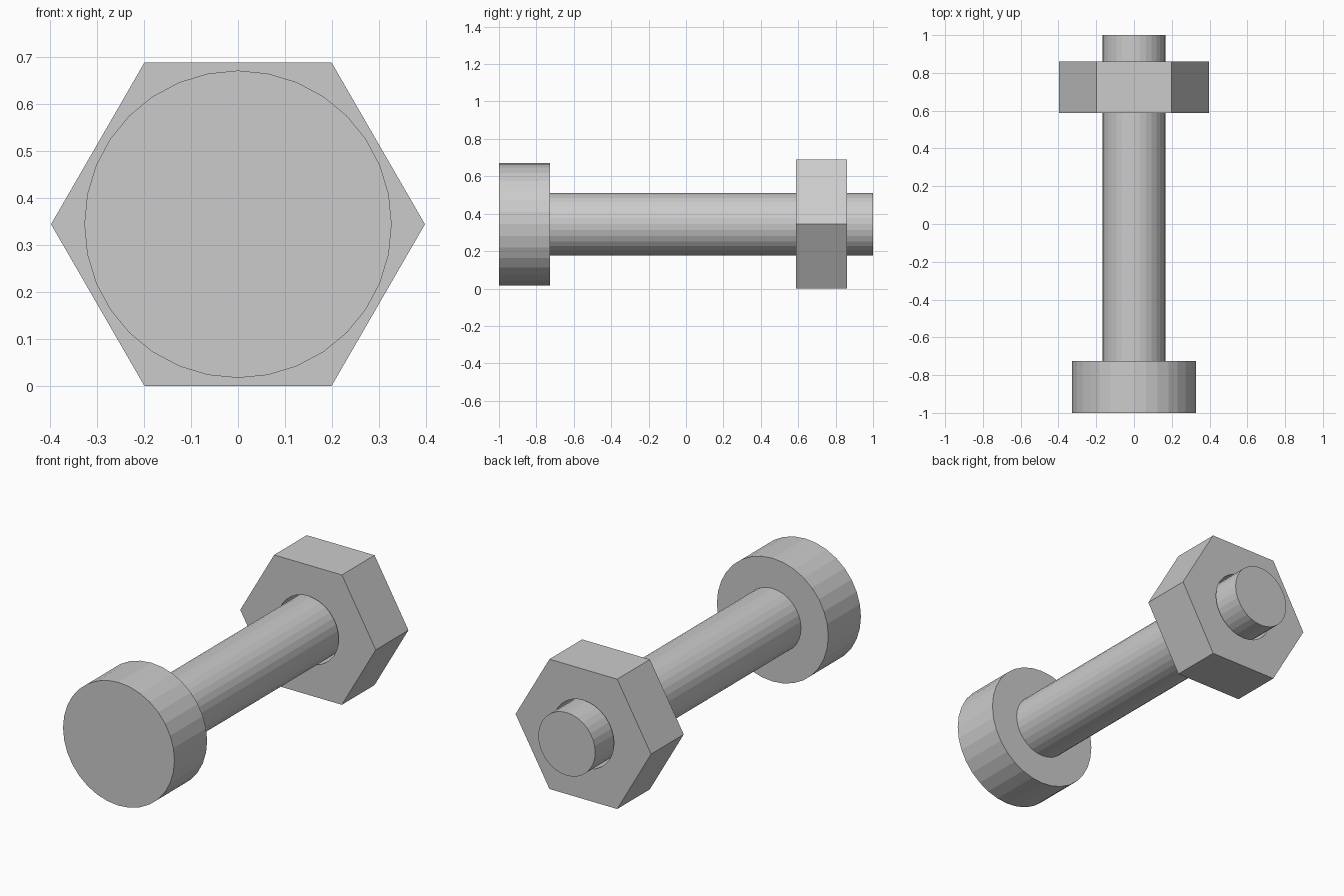
import bpy, bmesh
from math import sin, cos, pi

if "Cube" in bpy.data.objects:
    bpy.data.objects.remove(bpy.data.objects["Cube"])

CENTRE_Z = 0.3445


def lathe(name, profile, sides, closed=False):
    """Sweep (radius, y) points round the y axis; cap the ends unless closed."""
    bm = bmesh.new()
    rings = []
    for radius, y in profile:
        rings.append([bm.verts.new((radius * cos(2 * pi * i / sides), y,
                                    CENTRE_Z + radius * sin(2 * pi * i / sides)))
                      for i in range(sides)])
    pairs = list(zip(rings, rings[1:]))
    if closed:
        pairs.append((rings[-1], rings[0]))
    else:
        bm.faces.new(rings[0])
        bm.faces.new(rings[-1])
    for a, b in pairs:
        for i in range(sides):
            j = (i + 1) % sides
            bm.faces.new((a[i], a[j], b[j], b[i]))
    return finish(name, bm)


def finish(name, bm):
    bmesh.ops.recalc_face_normals(bm, faces=bm.faces)
    mesh = bpy.data.meshes.new(name)
    bm.to_mesh(mesh)
    bm.free()
    obj = bpy.data.objects.new(name, mesh)
    bpy.context.collection.objects.link(obj)
    return obj


# Bolt: round head and plain shaft in one piece
lathe("bolt", [(0.327, -1), (0.327, -0.726), (0.167, -0.726), (0.167, 1)], 32)

# Nut: hexagon with a slightly loose round hole
nut = lathe("hex_nut", [(0.3978, 0.587), (0.3978, 0.861)], 6)
cutter = lathe("nut_hole_cutter", [(0.18, 0.4), (0.18, 1.1)], 32)
cutter.hide_render = True
cutter.hide_set(True)
hole = nut.modifiers.new("hole", 'BOOLEAN')
hole.operation = 'DIFFERENCE'
hole.solver = 'EXACT'
hole.object = cutter
